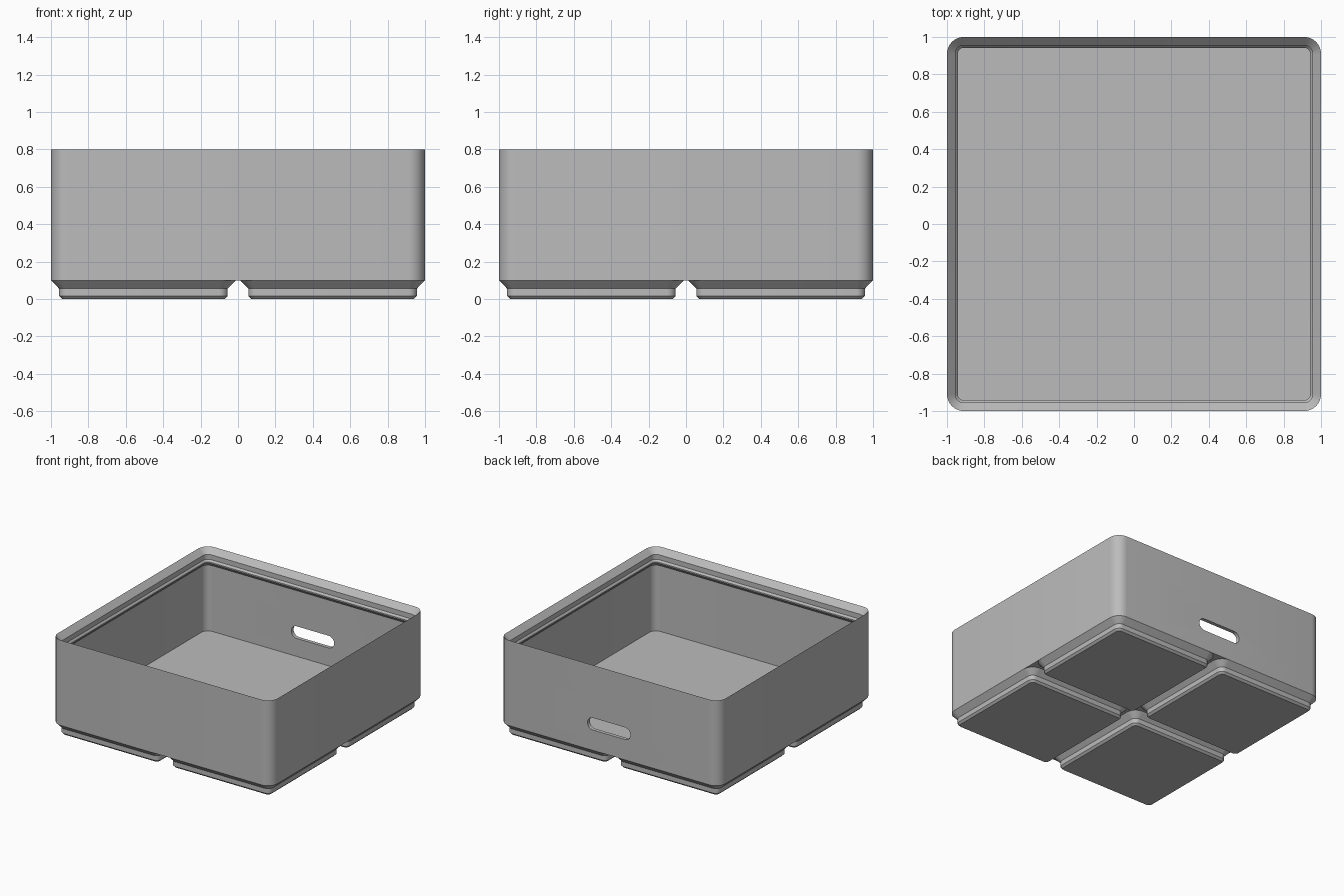
import bpy, bmesh, math

default = bpy.data.objects.get("Cube")
if default:
    bpy.data.objects.remove(default, do_unlink=True)

# Single grey plastic
grey = bpy.data.materials.new("plain grey plastic")
grey.use_nodes = True
grey.diffuse_color = (0.5, 0.5, 0.5, 1)
grey.node_tree.nodes["Principled BSDF"].inputs["Base Color"].default_value = (0.5, 0.5, 0.5, 1)

CORNER = 0.09   # outer corner radius
SEGMENTS = 8    # per rounded corner


def rounded_rect(half, inset):
    """Outline of a square with round corners, moved inwards by inset."""
    centre = half - CORNER
    radius = CORNER - inset
    points = []
    for q, (sx, sy) in enumerate([(1, 1), (-1, 1), (-1, -1), (1, -1)]):
        for i in range(SEGMENTS + 1):
            a = (q + i / SEGMENTS) * math.pi / 2
            points.append((sx * centre + radius * math.cos(a),
                           sy * centre + radius * math.sin(a)))
    return points


def add_object(name, bm, location=(0, 0, 0)):
    bmesh.ops.recalc_face_normals(bm, faces=bm.faces)
    mesh = bpy.data.meshes.new(name)
    bm.to_mesh(mesh)
    bm.free()
    mesh.materials.append(grey)
    obj = bpy.data.objects.new(name, mesh)
    obj.location = location
    bpy.context.collection.objects.link(obj)
    return obj


def loft(name, half, profile, location=(0, 0, 0)):
    """Closed solid through rounded squares given as (inset, height)."""
    bm = bmesh.new()
    rings = [[bm.verts.new((x, y, z)) for x, y in rounded_rect(half, inset)]
             for inset, z in profile]
    for low, high in zip(rings, rings[1:]):
        for i in range(len(low)):
            j = (i + 1) % len(low)
            bm.faces.new((low[i], low[j], high[j], high[i]))
    bm.faces.new(rings[0][::-1])
    bm.faces.new(rings[-1])
    return add_object(name, bm, location)


def smooth(obj):
    bpy.ops.object.select_all(action='DESELECT')
    obj.select_set(True)
    bpy.context.view_layer.objects.active = obj
    bpy.ops.object.shade_smooth_by_angle(angle=math.radians(25))


# Box: outer wall, stepped stacking lip, inner wall and floor
box = loft("box_body", 1, [
    (0, 0.1), (0, 0.8),
    (0.045, 0.755), (0.045, 0.715), (0.058, 0.7),
    (0.058, 0.69), (0.03, 0.66), (0.03, 0.12)])

# Slot through the back wall
SLOT_RADIUS, SLOT_STRAIGHT, SLOT_Z = 0.05, 0.145, 0.317
bm = bmesh.new()
outline = []
for side in (1, -1):
    for i in range(13):
        a = -math.pi / 2 + math.pi * i / 12
        outline.append(bm.verts.new((side * (SLOT_STRAIGHT + SLOT_RADIUS * math.cos(a)),
                                     0.9, SLOT_Z + side * SLOT_RADIUS * math.sin(a))))
face = bm.faces.new(outline)
extruded = bmesh.ops.extrude_face_region(bm, geom=[face])["geom"]
bmesh.ops.translate(bm, vec=(0, 0.2, 0),
                    verts=[g for g in extruded if isinstance(g, bmesh.types.BMVert)])
cutter = add_object("slot_cutter", bm)
cutter.hide_render = True

cut = box.modifiers.new("slot", 'BOOLEAN')
cut.operation = 'DIFFERENCE'
cut.solver = 'EXACT'
cut.object = cutter
bpy.context.view_layer.objects.active = box
bpy.ops.object.modifier_apply(modifier=cut.name)
bpy.data.objects.remove(cutter, do_unlink=True)
smooth(box)

# Four chamfered feet under the box
PAD = 0.494
for side, sx in (("left", 1), ("right", -1)):
    for end, sy in (("front", -1), ("back", 1)):
        foot = loft(f"{end}_{side}_foot", PAD, [
            (0.06, 0), (0.044, 0.016), (0.044, 0.055), (0, 0.1), (0.02, 0.11)],
            (sx * (1 - PAD), sy * (1 - PAD), 0))
        smooth(foot)
